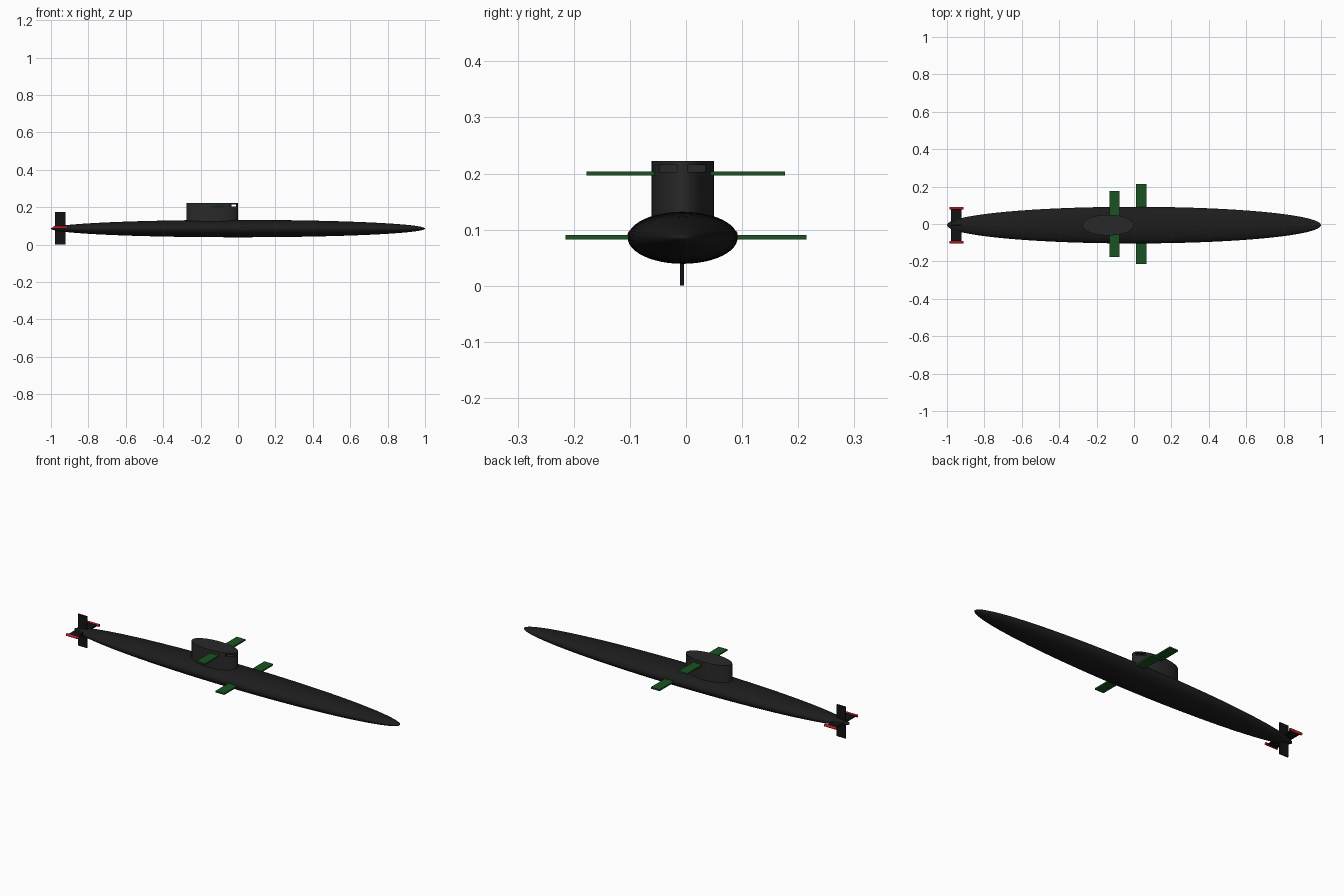
import bpy, math

if "Cube" in bpy.data.objects:
    bpy.data.objects.remove(bpy.data.objects["Cube"])

YC = -0.006  # centre line of hull, sail and tail


def material(name, rgb):
    m = bpy.data.materials.new(name)
    m.diffuse_color = (*rgb, 1)
    m.use_nodes = True
    m.node_tree.nodes["Principled BSDF"].inputs["Base Color"].default_value = m.diffuse_color
    return m


BLACK = material("hull_black", (0.012, 0.012, 0.012))
GREY = material("sail_grey", (0.022, 0.022, 0.022))
DARK = material("tail_black", (0.006, 0.006, 0.006))
GREEN = material("plane_green", (0.01, 0.085, 0.015))
RED = material("pod_red", (0.6, 0.01, 0.02))


def finish(name, mat):
    o = bpy.context.object
    o.name = name
    bpy.ops.object.transform_apply(location=False, rotation=True, scale=True)
    if mat:
        o.data.materials.append(mat)
    return o


def box(name, x, y, z, mat=None):
    """Box from (min, max) ranges."""
    bpy.ops.mesh.primitive_cube_add(size=1, location=[sum(r) / 2 for r in (x, y, z)])
    bpy.context.object.scale = [r[1] - r[0] for r in (x, y, z)]
    return finish(name, mat)


# Hull: stretched sphere with its poles at bow and stern
bpy.ops.mesh.primitive_uv_sphere_add(segments=48, ring_count=48, radius=1,
                                     location=(0, YC, 0.0855), rotation=(0, math.pi / 2, 0))
bpy.ops.object.transform_apply(location=False, rotation=True, scale=False)
bpy.context.object.scale = (1, 0.098, 0.0465)
finish("hull", BLACK)
bpy.ops.object.shade_smooth_by_angle(angle=math.radians(30))

# Sail: elliptical tower
bpy.ops.mesh.primitive_cylinder_add(vertices=48, radius=1, depth=1, location=(-0.1375, YC, 0.1535))
bpy.context.object.scale = (0.1375, 0.0555, 0.137)
sail = finish("sail", GREY)

# Windows: two front openings joined behind a thin centre pillar
slots = [((-0.045, 0.03), (YC - 0.042, YC - 0.010)),
         ((-0.045, 0.03), (YC + 0.010, YC + 0.042)),
         ((-0.036, -0.012), (YC - 0.030, YC + 0.030))]
for i, (x, y) in enumerate(slots):
    cutter = box(f"window_cutter_{i}", x, y, (0.203, 0.2155 - 0.0003 * (i == 2)))
    cutter.hide_render = True
    cutter.hide_set(True)
    mod = sail.modifiers.new("window", "BOOLEAN")
    mod.object = cutter
    mod.operation = "DIFFERENCE"
    mod.solver = "EXACT"
bpy.context.view_layer.objects.active = sail
for mod in list(sail.modifiers):
    bpy.ops.object.modifier_apply(modifier=mod.name)
for o in [o for o in bpy.data.objects if "cutter" in o.name]:
    bpy.data.objects.remove(o)
bpy.ops.object.select_all(action="DESELECT")
sail.select_set(True)
bpy.ops.object.shade_smooth_by_angle(angle=math.radians(30))

# Diving planes on sail and hull
box("sail_planes", (-0.131, -0.078), (-0.177, 0.176), (0.196, 0.204), GREEN)
box("hull_planes", (0.012, 0.066), (-0.215, 0.215), (0.082, 0.0905), GREEN)

# Tail: rudder, stern planes and tip pods
box("rudder", (-0.978, -0.923), (YC - 0.0045, YC + 0.0025), (0, 0.175), DARK)
box("stern_planes", (-0.978, -0.923), (YC - 0.09, YC + 0.09), (0.087, 0.095), DARK)
for side, s in (("left", 1), ("right", -1)):
    bpy.ops.mesh.primitive_cylinder_add(vertices=24, radius=0.007, depth=0.074,
                                        location=(-0.949, YC + s * 0.091, 0.092),
                                        rotation=(0, math.pi / 2, 0))
    finish(f"tip_pod_{side}", RED)
    bpy.ops.object.shade_smooth_by_angle(angle=math.radians(30))
